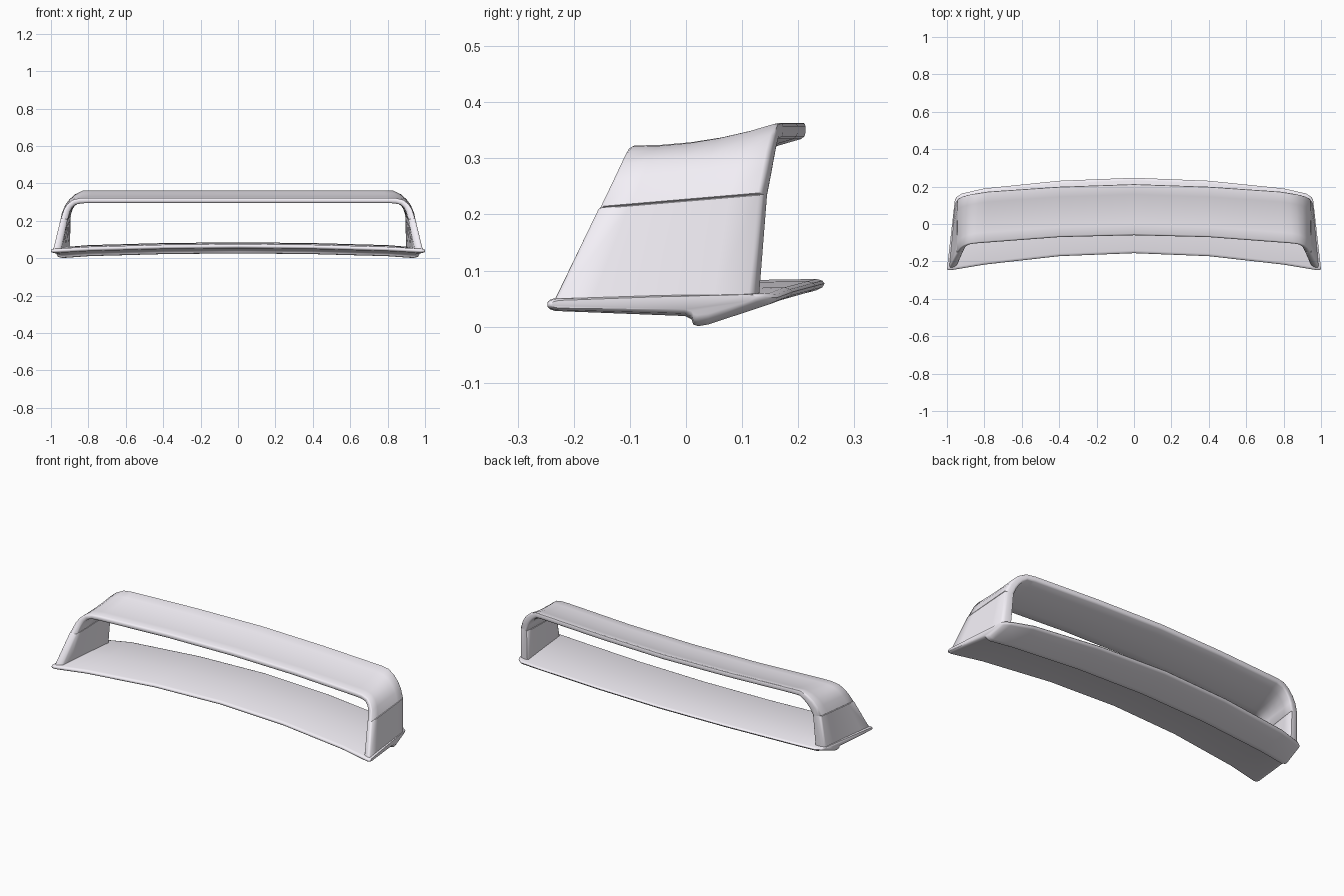
import bpy, bmesh, math
from mathutils import Vector as V

if "Cube" in bpy.data.objects:
    bpy.data.objects.remove(bpy.data.objects["Cube"])

paint = bpy.data.materials.new("pale_lavender")
paint.diffuse_color = (0.90, 0.87, 0.93, 1)
paint.use_nodes = True
paint.node_tree.nodes["Principled BSDF"].inputs["Base Color"].default_value = paint.diffuse_color


def loft(name, rings):
    """Skin a list of equal-length closed rings and cap both ends."""
    bm = bmesh.new()
    vs = [[bm.verts.new(p) for p in r] for r in rings]
    n = len(vs[0])
    for a, b in zip(vs, vs[1:]):
        for i in range(n):
            j = (i + 1) % n
            bm.faces.new((a[i], a[j], b[j], b[i]))
    bm.faces.new(vs[0])
    bm.faces.new(vs[-1])
    bmesh.ops.recalc_face_normals(bm, faces=bm.faces)
    me = bpy.data.meshes.new(name)
    bm.to_mesh(me)
    bm.free()
    me.materials.append(paint)
    ob = bpy.data.objects.new(name, me)
    bpy.context.collection.objects.link(ob)
    bpy.ops.object.select_all(action='DESELECT')
    ob.select_set(True)
    bpy.context.view_layer.objects.active = ob
    bpy.ops.object.shade_smooth_by_angle(angle=math.radians(50))
    return ob


def flip(ring):
    return [V((-p.x, p.y, p.z)) for p in ring]


def arch_ring(front, rear, angle, thick_f, thick_r, sweep=0.0, sag=0.0, inset=0.0):
    """Aerofoil-like ring; angle 0 = side panel (inward -x), 90 = top (inward -z).
    sweep slants the front and rear edges backwards across the thickness."""
    f, r = V(front), V(rear)
    a = math.radians(angle)
    n = V((-math.cos(a), 0, -math.sin(a)))

    def pt(t, d):
        s = sag * 4 * t * (1 - t)
        th = thick_f + (thick_r - thick_f) * t - 2 * inset
        return f.lerp(r, t) + n * (s + inset + d * th) + V((0, sweep * d, 0))
    outer = [pt(t, 0) for t in (0.03, 0.2, 0.4, 0.6, 0.8, 0.97)]
    inner = [pt(t, 1) for t in (0.97, 0.8, 0.6, 0.4, 0.2, 0.03)]
    tail = [pt(0.993, 0.10), pt(1, 0.3), pt(1, 0.7), pt(0.993, 0.90)]
    nose = [pt(0.010, 0.88), pt(0, 0.65), pt(0, 0.35), pt(0.010, 0.12)]
    return outer + tail + inner + nose


# Side panels, up to the shallow seam
F, R = (0.947, -0.158, 0.212), (0.943, 0.137, 0.237)
seam = arch_ring(F, R, 8, 0.036, 0.050, 0.010, 0, 0.003)
side = [arch_ring((0.990, -0.242, 0.040), (0.956, 0.121, 0.045), 0, 0.042, 0.058, 0.012),
        arch_ring((0.948, -0.160, 0.210), (0.943, 0.137, 0.235), 8, 0.036, 0.050, 0.010),
        seam]
loft("right_side_panel", side)
loft("left_side_panel", [flip(r) for r in side])

# Upper wing with rounded shoulders
half = [seam,
        arch_ring((0.946, -0.156, 0.214), (0.943, 0.137, 0.239), 8, 0.036, 0.050, 0.010),
        arch_ring((0.930, -0.133, 0.262), (0.925, 0.145, 0.283), 20, 0.033, 0.046, 0.009, 0.002),
        arch_ring((0.912, -0.120, 0.290), (0.902, 0.151, 0.315), 36, 0.031, 0.042, 0.007, 0.004),
        arch_ring((0.886, -0.110, 0.311), (0.870, 0.158, 0.344), 56, 0.029, 0.038, 0.004, 0.008),
        arch_ring((0.848, -0.104, 0.321), (0.830, 0.165, 0.364), 80, 0.028, 0.032, 0.001, 0.012),
        arch_ring((0.800, -0.100, 0.323), (0.780, 0.173, 0.366), 90, 0.028, 0.029, 0, 0.012),
        arch_ring((0.4, -0.070, 0.323), (0.4, 0.199, 0.366), 90, 0.028, 0.029, 0, 0.012)]
centre = arch_ring((0, -0.060, 0.323), (0, 0.213, 0.366), 90, 0.028, 0.029, 0, 0.012)
loft("upper_wing", half + [centre] + [flip(r) for r in reversed(half)])


def base_ring(xf, xr, f, r, c, h, squash=1.0):
    """Base plate ring: front y, rear y, underside step y, height offset."""
    prof = [(f, .043), (f + .005, .048), (f + .014, .051), ((f + r) / 2, .057),
            (r - .014, .060), (r - .004, .057), (r, .052), (r - .004, .045),
            (r - .014, .040), (c + .03, .004), (c + .012, .001),
            (c + .003, .004), (c, .013), (c - .012, .019),
            (f + .014, .028), (f + .005, .031), (f, .036)]
    out = []
    for y, z in prof:
        t = (y - f) / (r - f)
        mid = .040 + .014 * t
        out.append(V((xf + (xr - xf) * t, y, h + mid + (z - mid) * squash)))
    return out


# Arched, swept base plate with a step along the underside
base = [base_ring(1.0, 0.958, -.240, .126, .010, 0, 0.6),
        base_ring(0.994, 0.949, -.247, .143, .010, 0, 0.85),
        base_ring(0.978, 0.920, -.247, .163, .010, 0),
        base_ring(0.8, 0.8, -.217, .190, .022, .010),
        base_ring(0.4, 0.4, -.172, .231, .050, .021)]
mid = base_ring(0, 0, -.156, .247, .060, .025)
loft("base_plate", base + [mid] + [flip(r) for r in reversed(base)])
